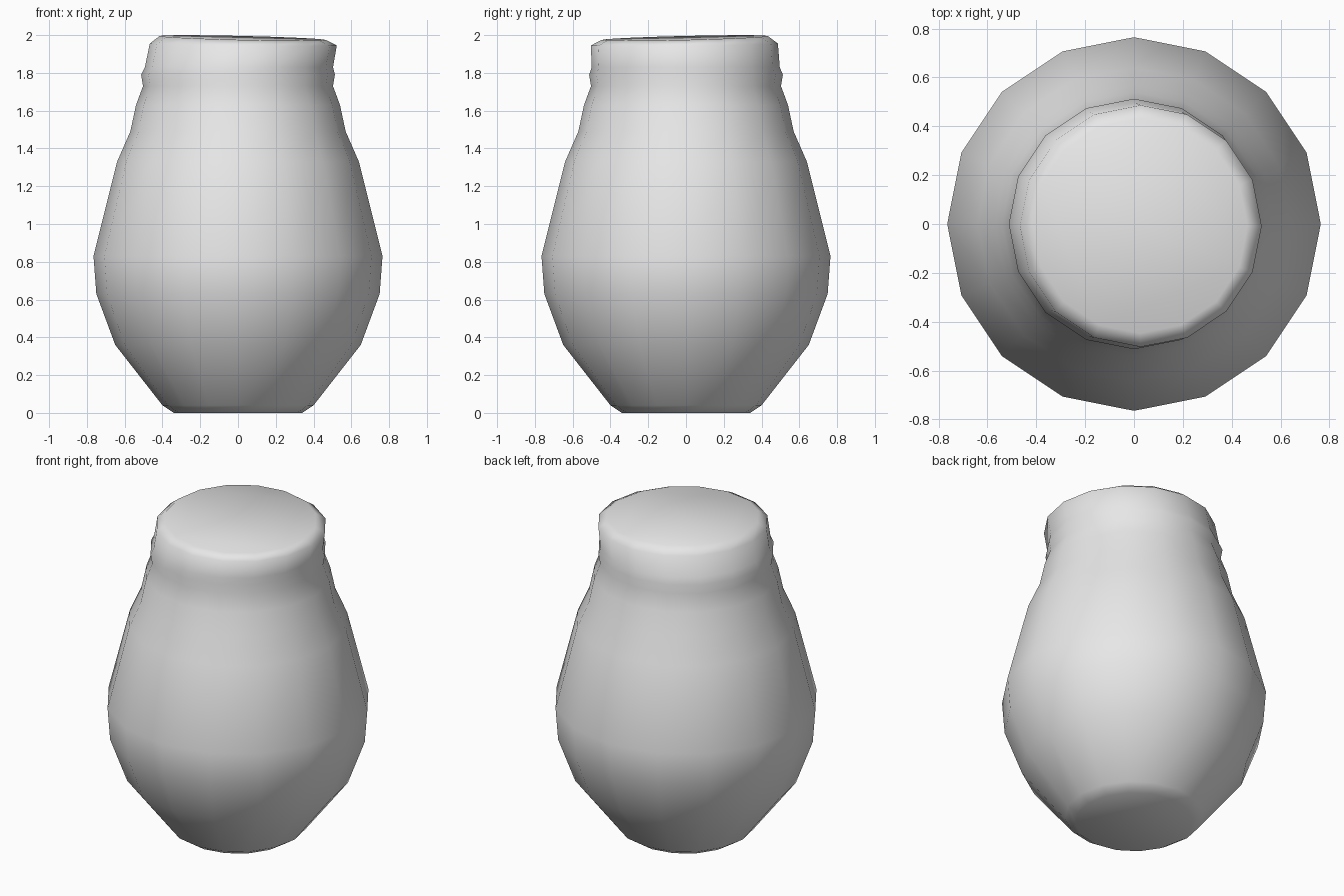
import bpy, bmesh
from math import cos, sin, pi

cube = bpy.data.objects.get("Cube")
if cube:
    bpy.data.objects.remove(cube, do_unlink=True)

SIDES = 16

# Plain grey clay
clay = bpy.data.materials.new("grey_clay")
clay.use_nodes = True
clay.diffuse_color = (0.8, 0.8, 0.8, 1)
clay.node_tree.nodes["Principled BSDF"].inputs["Base Color"].default_value = (0.8, 0.8, 0.8, 1)

# Each ring: radius, height, sideways shift, tilt (the mouth leans a little)
RINGS = [
    (0.34, 0.0, 0, 0), (0.40, 0.04, 0, 0), (0.65, 0.36, 0, 0),
    (0.75, 0.63, 0, 0), (0.765, 0.83, 0, 0), (0.64, 1.33, 0, 0),
    (0.57, 1.49, 0, 0), (0.54, 1.63, 0, 0), (0.503, 1.73, 0, 0),
    (0.513, 1.79, 0, 0), (0.498, 1.83, 0.005, 0),
    (0.495, 1.95, 0.028, 0.01), (0.44, 1.985, 0.025, 0.024),
]

# Jar body, neck and closed top as one lathed shell
bm = bmesh.new()
loops = []
for radius, height, shift, tilt in RINGS:
    loop = []
    for i in range(SIDES):
        a = 2 * pi * i / SIDES
        x, y = radius * cos(a), radius * sin(a)
        loop.append(bm.verts.new((x + shift, y - shift * 0.3, height + tilt * (y - x))))
    loops.append(loop)
for low, high in zip(loops, loops[1:]):
    for i in range(SIDES):
        j = (i + 1) % SIDES
        bm.faces.new((low[i], low[j], high[j], high[i]))
bm.faces.new(loops[0][::-1])
bm.faces.new(loops[-1])
for face in bm.faces:
    face.smooth = True

mesh = bpy.data.meshes.new("jar")
bm.to_mesh(mesh)
bm.free()
mesh.materials.append(clay)
jar = bpy.data.objects.new("jar", mesh)
bpy.context.collection.objects.link(jar)
